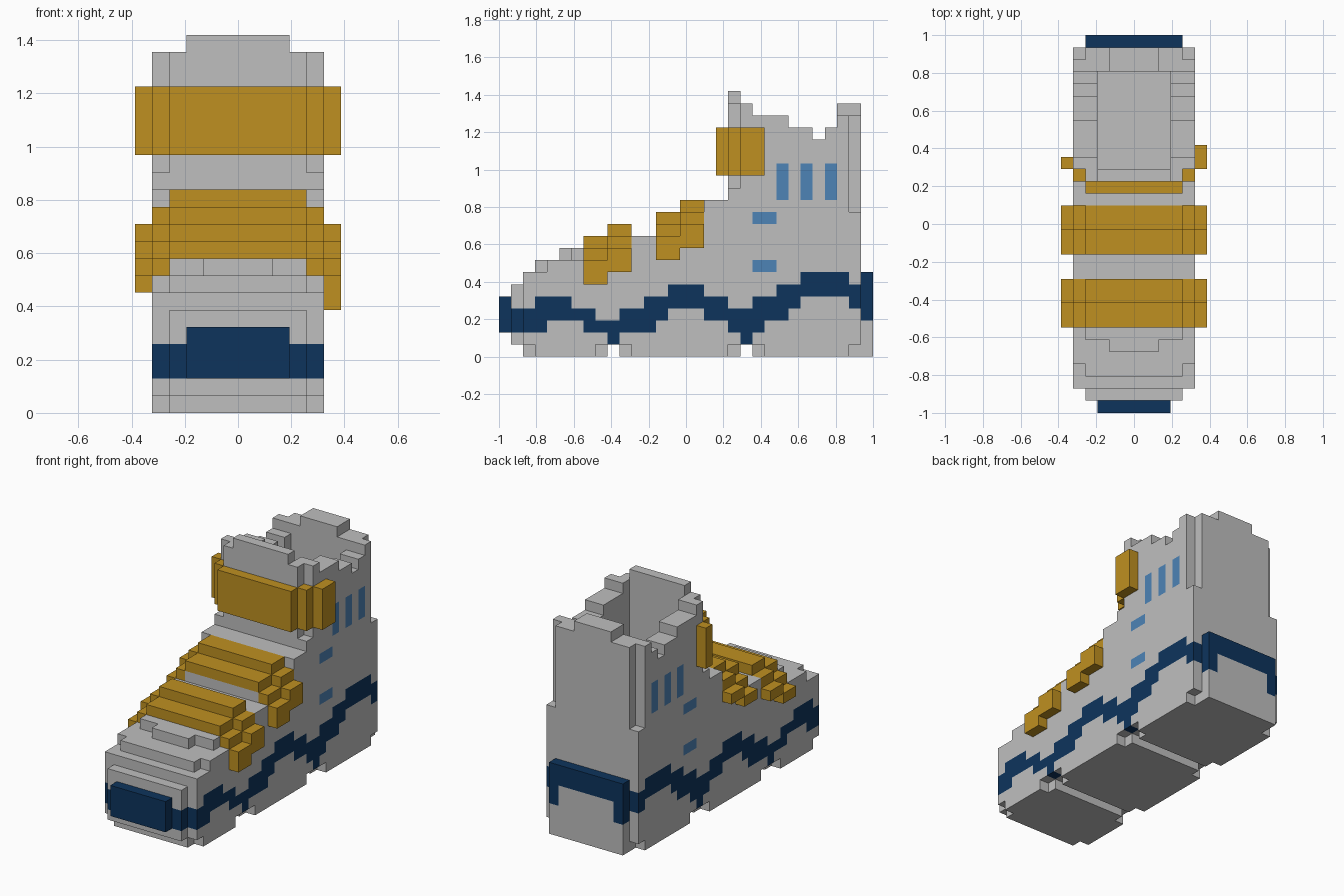
import bpy
import bmesh
from mathutils import Vector

if "Cube" in bpy.data.objects:
    bpy.data.objects.remove(bpy.data.objects["Cube"], do_unlink=True)

U = 2 / 31  # edge of one block


def material(name, rgb):
    mat = bpy.data.materials.new(name)
    mat.use_nodes = True
    mat.diffuse_color = (*rgb, 1)
    mat.node_tree.nodes["Principled BSDF"].inputs["Base Color"].default_value = (*rgb, 1)
    return mat


GREY = material("light_grey", (0.52, 0.52, 0.52))
NAVY = material("navy", (0.004, 0.034, 0.108))
BLUE = material("light_blue", (0.075, 0.23, 0.47))
GOLD = material("gold", (0.52, 0.28, 0.015))


def block(x0, x1, y0, y1, z0, z1):
    """Set of grid cells filling a box."""
    return {(x, y, z) for x in range(x0, x1) for y in range(y0, y1) for z in range(z0, z1)}


def centred(half, y0, y1, z0, z1):
    return block(-half, half, y0, y1, z0, z1)


def build(name, cells, mats, rule=lambda cell, normal: 0):
    """Skin a set of cells with square faces on its exposed sides."""
    bm = bmesh.new()
    verts = {}

    def corner(p):
        key = tuple(round(c * 2) for c in p)
        if key not in verts:
            verts[key] = bm.verts.new((p.x * U, p.y * U - 1, p.z * U))
        return verts[key]

    for cell in sorted(cells):
        centre = Vector(cell) + Vector((0.5, 0.5, 0.5))
        for axis in range(3):
            for sign in (-1, 1):
                n = Vector((0, 0, 0))
                n[axis] = sign
                if tuple(int(c + d) for c, d in zip(cell, n)) in cells:
                    continue
                a = Vector((0, 0, 0))
                a[(axis + 1) % 3] = 0.5
                b = n.cross(a)
                mid = centre + n * 0.5
                quad = [mid - a - b, mid + a - b, mid + a + b, mid - a + b]
                face = bm.faces.new([corner(p) for p in quad])
                face.material_index = rule(cell, n)
    mesh = bpy.data.meshes.new(name)
    bm.to_mesh(mesh)
    bm.free()
    for mat in mats:
        mesh.materials.append(mat)
    obj = bpy.data.objects.new(name, mesh)
    bpy.context.collection.objects.link(obj)
    return obj


# Boot upper: first row, end row, height at the sides, height in the middle
upper = set()
for y0, y1, side, mid in [
    (1, 2, 0, 6), (2, 3, 7, 7), (3, 4, 7, 8), (4, 6, 8, 8), (6, 9, 8, 9),
    (9, 11, 9, 10), (11, 13, 10, 10), (13, 15, 10, 11), (15, 17, 11, 12),
    (17, 19, 13, 13), (19, 20, 14, 21), (20, 21, 21, 21), (21, 24, 20, 20),
    (24, 26, 19, 19), (26, 27, 18, 18), (27, 28, 19, 19), (28, 29, 20, 20),
    (29, 30, 12, 20), (30, 31, 0, 5),
]:
    upper |= centred(5, y0, y1, 1, side) | centred(4, y0, y1, 1, mid)

# Ankle opening, then raised toe, tongue and heel tabs
upper -= centred(3, 20, 28, 12, 22)
upper |= centred(2, 5, 6, 8, 9) | centred(3, 19, 20, 21, 22) | centred(2, 28, 30, 20, 21)

# Sole pads with clipped corners and gaps between them
for y0, y1 in [(2, 9), (10, 20), (21, 30)]:
    upper |= centred(5, y0 + 1, y1 - 1, 0, 1) | centred(4, y0, y1, 0, 1)
upper |= centred(4, 30, 31, 0, 1)

# Heel end of the wavy band
upper |= centred(4, 30, 31, 5, 7)

# Wavy band: lower and upper edge for each row from toe to heel
band_low = [int(c) for c in "2222333221222344433212334555543"]
band_top = [int(c) for c in "5445554433445566655445566777767"]

# Side accents: three upright bars and two dashes
accents = set()
for row in (23, 25, 27):
    accents |= {(row, z) for z in range(13, 16)}
for z in (7, 11):
    accents |= {(21, z), (22, z)}


def upper_colour(cell, n):
    x, y, z = cell
    outer = x in (-5, 4)
    if outer and n.x and (y, z) in accents:
        return 2
    low = band_low[y]
    if y == 30 and -3 <= x < 3:
        low = 5
    if (outer or y < 3 or y > 28) and low <= z < band_top[y]:
        return 1
    return 0


build("boot_upper", upper, [GREY, NAVY, BLUE], upper_colour)

# Toe bumper
build("toe_bumper", centred(3, 0, 1, 2, 5), [NAVY])


# Instep straps: two stepped tiers each, with a longer tab on the left side
def instep_strap(name, row, base):
    cells = set()
    for step in range(2):
        y0, z = row + 2 * step, base + step
        y1 = y0 + 2
        cells |= centred(4, y0, y1, z, z + 1)
        for x in (-5, 4):
            cells |= block(x, x + 1, y0, y1, z - 1, z)
        cells |= block(5, 6, y0, y1, z - 3, z - 1)
        cells |= block(-6, -5, y0, y1, z - 2, z - 1)
    build(name, cells, [GOLD])


instep_strap("front_strap", 7, 9)
instep_strap("middle_strap", 13, 11)

# Ankle strap wrapping the front of the shaft
ankle = centred(4, 18, 19, 15, 19)
for x in (-5, 4):
    ankle |= block(x, x + 1, 19, 20, 15, 19)
ankle |= block(5, 6, 20, 22, 15, 19) | block(-6, -5, 20, 21, 15, 19)
build("ankle_strap", ankle, [GOLD])
